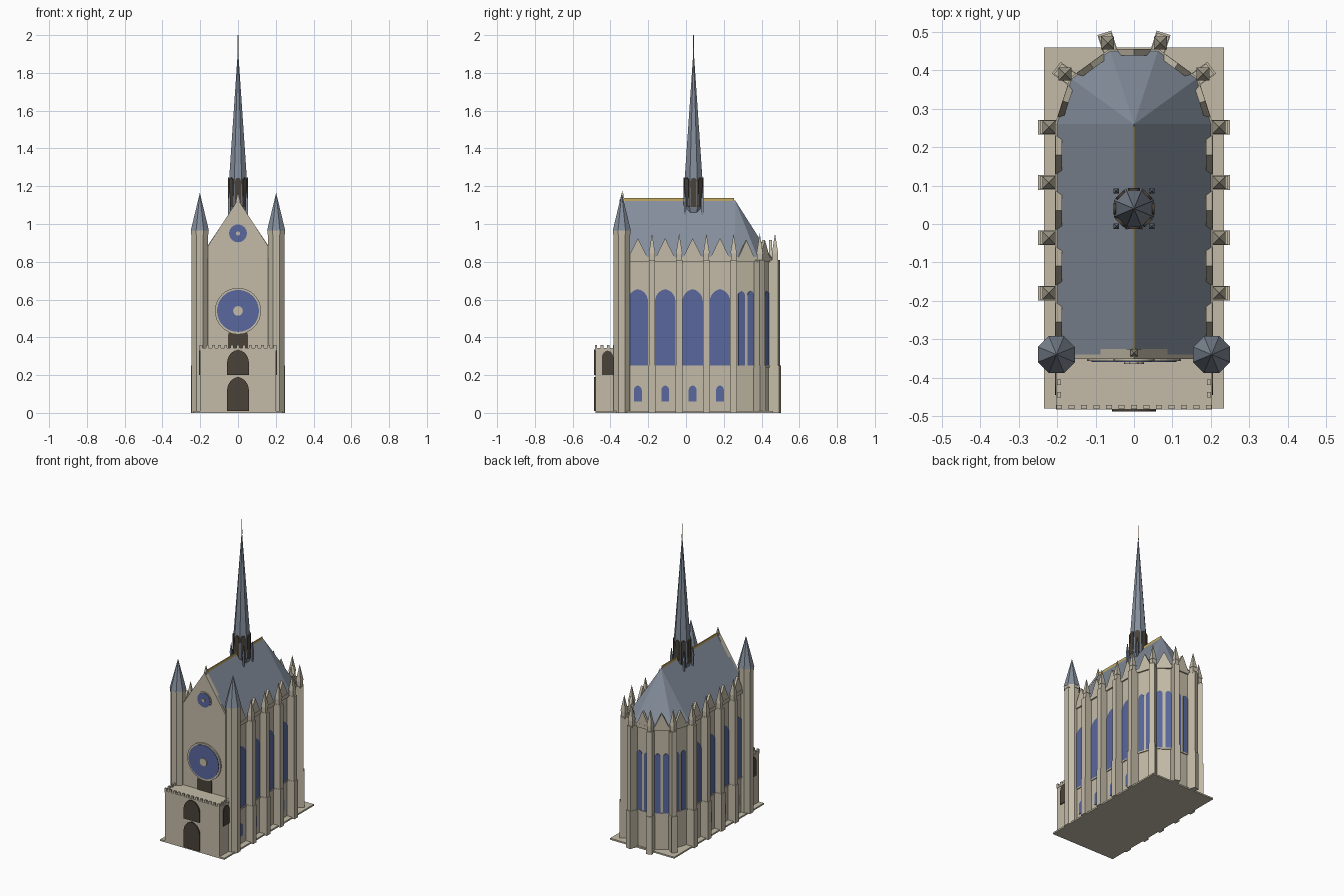
import bpy, bmesh
from math import sin, cos, pi, radians, sqrt, atan2
from mathutils import Vector

if "Cube" in bpy.data.objects:
    bpy.data.objects.remove(bpy.data.objects["Cube"])


def material(name, rgb):
    m = bpy.data.materials.new(name)
    m.diffuse_color = (*rgb, 1)
    m.use_nodes = True
    m.node_tree.nodes["Principled BSDF"].inputs["Base Color"].default_value = m.diffuse_color
    return m


STONE = material("stone", (0.55, 0.50, 0.39))
SLATE = material("slate", (0.23, 0.27, 0.33))
GLASS = material("blue_glass", (0.10, 0.14, 0.34))
DARK = material("dark_opening", (0.07, 0.055, 0.04))
GOLD = material("gilding", (0.55, 0.40, 0.12))


class Part:
    """Collects simple solids into one named object."""

    def __init__(self, name, mat):
        self.name, self.mat, self.bm = name, mat, bmesh.new()

    def loft(self, low, high):
        a = [self.bm.verts.new(p) for p in low]
        b = [self.bm.verts.new(p) for p in high]
        n = len(a)
        self.bm.faces.new(a)
        if len(b) > 1:
            self.bm.faces.new(b)
        for i in range(n):
            j = (i + 1) % n
            self.bm.faces.new([a[i], a[j]] + ([b[j], b[i]] if len(b) > 1 else b))

    def panel(self, pts, loc, angle, d0, d1):
        # outline in the wall plane, extruded along the wall normal
        n = Vector((cos(angle), sin(angle), 0))
        u = Vector((-sin(angle), cos(angle), 0))
        f = lambda d: [Vector(loc) + u * x + Vector((0, 0, z)) + n * d for x, z in pts]
        self.loft(f(d0), f(d1))

    def box(self, x0, x1, y0, y1, z0, z1):
        f = lambda z: [(x0, y0, z), (x1, y0, z), (x1, y1, z), (x0, y1, z)]
        self.loft(f(z0), f(z1))

    def ngon(self, x, y, z0, z1, r0, r1, n=8, rot=pi / 8):
        f = lambda r, z: [(x + r * cos(rot + 2 * pi * i / n), y + r * sin(rot + 2 * pi * i / n), z)
                          for i in range(n)]
        self.loft(f(r0, z0), f(r1, z1) if r1 else [(x, y, z1)])

    def done(self):
        bmesh.ops.recalc_face_normals(self.bm, faces=self.bm.faces)
        me = bpy.data.meshes.new(self.name)
        self.bm.to_mesh(me)
        self.bm.free()
        me.materials.append(self.mat)
        bpy.context.collection.objects.link(bpy.data.objects.new(self.name, me))


def rect(w, z0, z1):
    return [(-w / 2, z0), (w / 2, z0), (w / 2, z1), (-w / 2, z1)]


def arch(w, z0, z1, off=0, n=6):
    # pointed arch outline
    c, r = 0.11 * w, 0.61 * w
    rise = sqrt(r * r - c * c)
    top = atan2(rise, c)
    right = [(r * cos(top * i / n) - c, z1 - rise + r * sin(top * i / n)) for i in range(n + 1)]
    pts = [(-w / 2, z0), (w / 2, z0)] + right + [(-x, z) for x, z in right[-2::-1]]
    return [(x + off, z) for x, z in pts]


def circle(r, z, n=32):
    return [(r * cos(2 * pi * i / n), z + r * sin(2 * pi * i / n)) for i in range(n)]


FRONT = -pi / 2
AY = 0.26                                   # apse centre
BAYS = [-0.255, -0.11, 0.035, 0.18]
PIERS = [-0.18, -0.036, 0.108, 0.252]


def plan(r, y0=-0.34):
    # nave with five-sided apse
    return [(-r, y0), (r, y0)] + [(r * cos(radians(36 * i)), AY + r * sin(radians(36 * i))) for i in range(6)]


def slab(part, r, z0, z1):
    part.loft([(x, y, z0) for x, y in plan(r)], [(x, y, z1) for x, y in plan(r)])


# Base and walls
p = Part("base_slab", STONE); p.box(-0.235, 0.235, -0.48, 0.46, 0, 0.01); p.done()
p = Part("main_walls", STONE); slab(p, 0.197, 0, 0.82); p.done()
p = Part("string_courses", STONE)
slab(p, 0.203, 0.24, 0.25)
slab(p, 0.206, 0.80, 0.825)
p.done()

# Main roof with hipped apse end
p = Part("main_roof", SLATE)
R = 0.203
v = [p.bm.verts.new((x, y, 0.822)) for x, y in plan(R)]
a, b = p.bm.verts.new((0, -0.34, 1.125)), p.bm.verts.new((0, AY, 1.125))
p.bm.faces.new(v)
p.bm.faces.new((v[0], v[1], a))
p.bm.faces.new((v[1], v[2], b, a))
p.bm.faces.new((v[7], v[0], a, b))
for i in range(2, 7):
    p.bm.faces.new((v[i], v[i + 1], b))
p.done()
p = Part("ridge_crest", GOLD); p.box(-0.003, 0.003, -0.335, 0.255, 1.115, 1.137); p.done()

# Tall windows, low windows and wall gables
glass = Part("tall_windows", GLASS)
low = Part("low_windows", GLASS)
gables = Part("wall_gables", STONE)
for s in (0, pi):
    for y in BAYS:
        loc = (0, y, 0)
        glass.panel(arch(0.108, 0.25, 0.655), loc, s, 0.18, 0.201)
        low.panel(arch(0.042, 0.06, 0.145), loc, s, 0.18, 0.201)
        gables.panel([(-0.052, 0.82), (0.052, 0.82), (0, 0.925)], loc, s, 0.188, 0.204)
for k in range(5):
    ang, d = radians(18 + 36 * k), 0.197 * cos(radians(18))
    for off in (-0.026, 0.026):
        glass.panel(arch(0.036, 0.25, 0.645, off), (0, AY, 0), ang, d - 0.02, d + 0.004)
    gables.panel([(-0.045, 0.82), (0.045, 0.82), (0, 0.915)], (0, AY, 0), ang, d - 0.008, d + 0.008)
for q in (glass, low, gables):
    q.done()

# Buttresses with pinnacles
butt = Part("buttresses", STONE)
pin = Part("buttress_pinnacles", STONE)
spots = [((0, y, 0), a) for y in PIERS for a in (0, pi)]
spots += [((0, AY, 0), radians(36 * k)) for k in range(1, 5)]
for loc, a in spots:
    butt.panel(rect(0.038, 0, 0.25), loc, a, 0.18, 0.25)
    butt.panel(rect(0.034, 0.25, 0.81), loc, a, 0.18, 0.245)
    x, y = loc[0] + 0.222 * cos(a), loc[1] + 0.222 * sin(a)
    pin.ngon(x, y, 0.80, 0.845, 0.021, 0.021, 4, pi / 4)
    pin.ngon(x, y, 0.845, 0.95, 0.024, 0, 4, pi / 4)
butt.done()
pin.done()

# Front gable and its finial
p = Part("front_gable", STONE)
p.panel(rect(0.38, 0, 0.82), (0, 0, 0), FRONT, 0.32, 0.348)
p.panel([(-0.2, 0.82), (0.2, 0.82), (0, 1.13)], (0, 0, 0), FRONT, 0.325, 0.352)
p.ngon(0, -0.335, 1.10, 1.13, 0.014, 0.014, 4, pi / 4)
p.ngon(0, -0.335, 1.13, 1.175, 0.012, 0, 4, pi / 4)
p.done()

# Rose windows
rim, disc = Part("rose_rims", STONE), Part("rose_glass", GLASS)
for z, r, w in ((0.54, 0.122, 0.011), (0.95, 0.053, 0.006)):
    rim.panel(circle(r, z), (0, 0, 0), FRONT, 0.34, 0.357)
    disc.panel(circle(r - w, z), (0, 0, 0), FRONT, 0.345, 0.36)
    rim.panel(circle(r * 0.21, z, 16), (0, 0, 0), FRONT, 0.345, 0.365)
rim.done()
disc.done()

# Corner turrets
p, q = Part("front_turrets", STONE), Part("turret_roofs", SLATE)
for x in (-0.202, 0.202):
    p.ngon(x, -0.34, 0, 0.965, 0.047, 0.047)
    p.ngon(x, -0.34, 0.945, 0.965, 0.05, 0.05)
    q.ngon(x, -0.34, 0.965, 1.165, 0.052, 0)
p.done()
q.done()

# Porch with battlements
p = Part("porch", STONE)
p.box(-0.2, 0.2, -0.48, -0.33, 0, 0.34)
p.box(-0.203, 0.203, -0.483, -0.33, 0.33, 0.343)
p.done()
p = Part("porch_battlements", STONE)
for i in range(13):
    x = -0.195 + 0.0325 * i
    p.box(x - 0.0075, x + 0.0075, -0.482, -0.472, 0.34, 0.36)
for i in range(1, 4):
    for x in (-0.195, 0.195):
        y = -0.477 + 0.0325 * i
        p.box(x - 0.005, x + 0.005, y - 0.0075, y + 0.0075, 0.34, 0.36)
p.done()
p = Part("door_and_porch_openings", DARK)
p.panel(arch(0.115, 0.01, 0.19), (0, 0, 0), FRONT, 0.46, 0.488)
p.panel(arch(0.115, 0.2, 0.335), (0, 0, 0), FRONT, 0.46, 0.488)
p.panel(arch(0.105, 0.2, 0.47), (0, 0, 0), FRONT, 0.33, 0.353)
for a in (0, pi):
    p.panel(arch(0.06, 0.2, 0.33), (0, -0.415, 0), a, 0.19, 0.206)
p.done()

# Central spire
SY = 0.04
p = Part("spire", SLATE)
p.ngon(0, SY, 1.05, 1.10, 0.042, 0.057)
p.ngon(0, SY, 1.10, 1.25, 0.057, 0.050)
p.ngon(0, SY, 1.25, 1.93, 0.050, 0)
p.done()
p = Part("spire_openings", DARK)
for k in range(8):
    p.panel(arch(0.03, 1.09, 1.245), (0, SY, 0), k * pi / 4, 0.03, 0.0535)
p.done()
p = Part("spire_pinnacles", SLATE)
for x in (-0.046, 0.046):
    for y in (-0.046, 0.046):
        p.ngon(x, SY + y, 1.03, 1.12, 0.008, 0.008, 4, pi / 4)
        p.ngon(x, SY + y, 1.12, 1.19, 0.010, 0, 4, pi / 4)
p.done()
p = Part("spire_finial", GOLD); p.ngon(0, SY, 1.90, 2.0, 0.003, 0.002, 6); p.done()
